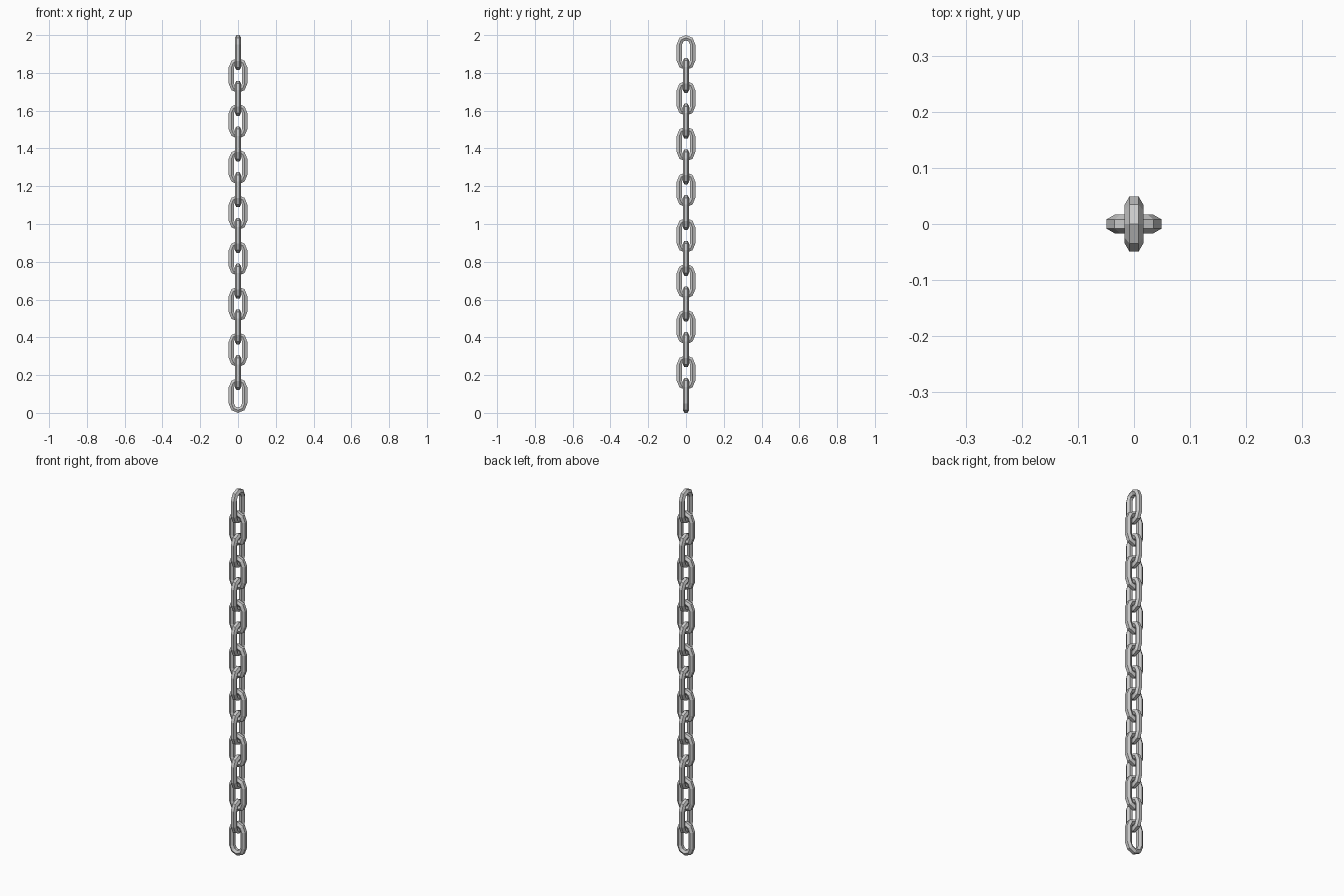
import bpy, bmesh
from math import sin, cos, pi, radians

if "Cube" in bpy.data.objects:
    bpy.data.objects.remove(bpy.data.objects["Cube"])

LINKS = 16
R = 0.0165                 # hexagonal bar radius
HALF_W = 0.049             # half width of a link
LENGTH = 0.185
PITCH = (2.0 - LENGTH) / (LINKS - 1)
BAR = R * cos(pi / 6)      # half thickness across the flats
BEND = HALF_W - BAR        # bend radius of the bar centre line
STRAIGHT = LENGTH / 2 - HALF_W


def link_mesh():
    # hexagonal bar swept round a long loop with four segments per bend
    bm = bmesh.new()
    rings = []
    for side in (1, -1):
        for i in range(5):
            a = i * pi / 4 + (0 if side == 1 else pi)
            ring = []
            for k in range(6):
                b = pi / 6 + k * pi / 3
                r = BEND + R * cos(b)
                ring.append(bm.verts.new((r * cos(a), R * sin(b), side * STRAIGHT + r * sin(a))))
            rings.append(ring)
    for i, ring in enumerate(rings):
        nxt = rings[(i + 1) % len(rings)]
        for k in range(6):
            j = (k + 1) % 6
            bm.faces.new((ring[k], ring[j], nxt[j], nxt[k]))
    bmesh.ops.recalc_face_normals(bm, faces=bm.faces)
    mesh = bpy.data.meshes.new("chain_link")
    bm.to_mesh(mesh)
    bm.free()
    return mesh


# chain of links, each turned a quarter from the one below
mesh = link_mesh()
for n in range(LINKS):
    link = bpy.data.objects.new(f"chain_link_{n + 1}", mesh)
    link.location.z = LENGTH / 2 + n * PITCH
    link.rotation_euler.z = radians(90) * (n % 2)
    bpy.context.collection.objects.link(link)
